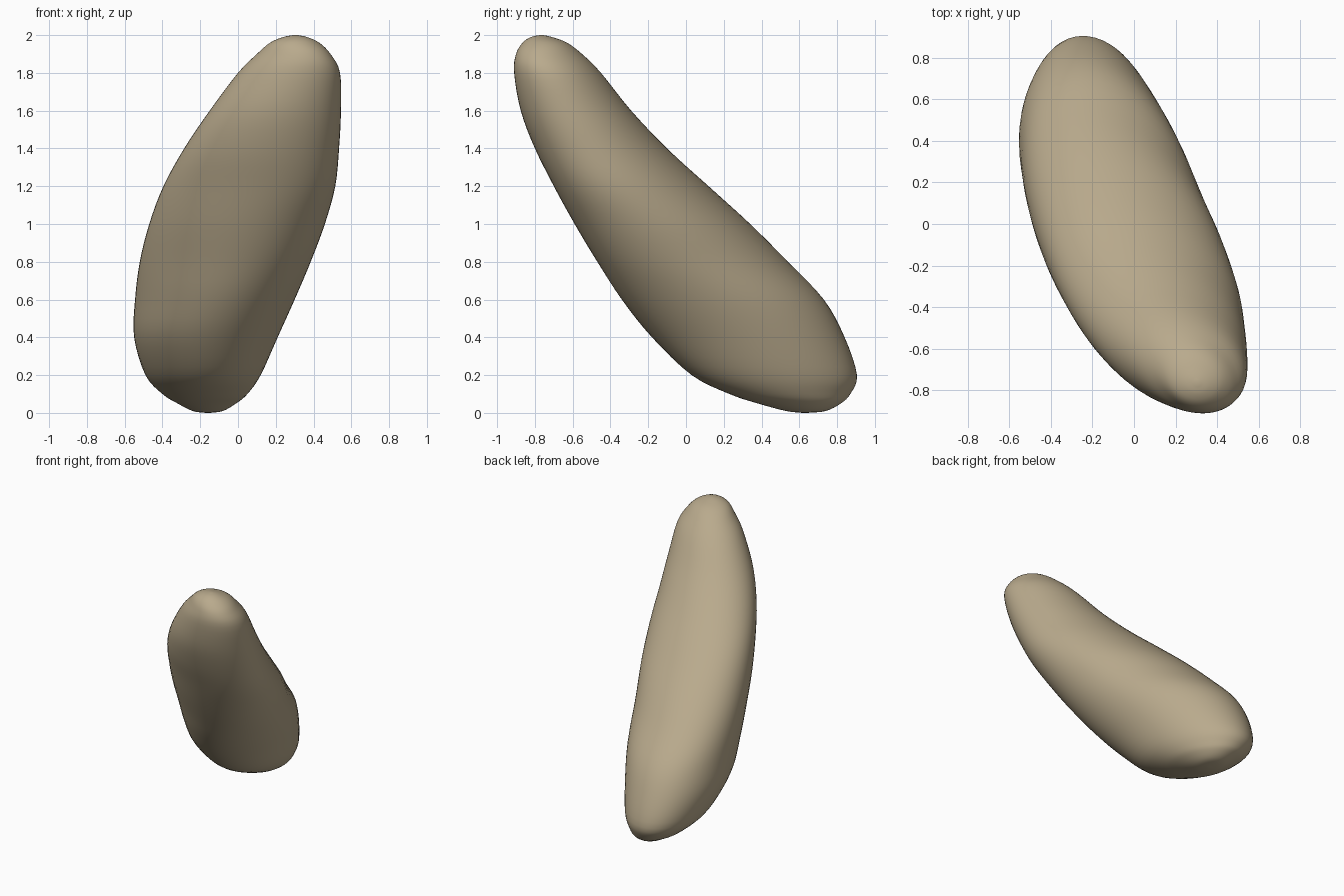
import bpy, bmesh, math

if "Cube" in bpy.data.objects:
    bpy.data.objects.remove(bpy.data.objects["Cube"])

# Horizontal slices: z, x min, x max, y min, y max, skew
SLICES = [
    (0.0, -0.17, -0.15, 0.62, 0.64, -0.1),
    (0.01, -0.24, -0.08, 0.53, 0.74, -0.1),
    (0.05, -0.32, -0.01, 0.38, 0.82, -0.15),
    (0.1, -0.40, 0.05, 0.23, 0.87, -0.2),
    (0.2, -0.49, 0.12, 0.03, 0.905, -0.2),
    (0.4, -0.55, 0.21, -0.18, 0.84, -0.2),
    (0.6, -0.545, 0.30, -0.34, 0.73, -0.25),
    (0.8, -0.52, 0.385, -0.47, 0.54, -0.3),
    (1.0, -0.47, 0.46, -0.59, 0.34, -0.3),
    (1.2, -0.395, 0.515, -0.70, 0.12, -0.3),
    (1.4, -0.285, 0.535, -0.80, -0.10, -0.25),
    (1.6, -0.15, 0.545, -0.875, -0.29, -0.2),
    (1.8, 0.0, 0.54, -0.91, -0.45, -0.2),
    (1.9, 0.10, 0.49, -0.90, -0.55, -0.2),
    (1.96, 0.17, 0.43, -0.865, -0.63, -0.1),
    (1.99, 0.24, 0.365, -0.82, -0.71, -0.1),
    (2.0, 0.295, 0.315, -0.775, -0.755, -0.1),
]
SEGMENTS, STEPS = 56, 4


def smooth_between(p0, p1, p2, p3, t):
    """Catmull-Rom blend of four slices."""
    return [0.5 * (2 * b + (c - a) * t + (2 * a - 5 * b + 4 * c - d) * t * t
                   + (3 * b - a - 3 * c + d) * t ** 3)
            for a, b, c, d in zip(p0, p1, p2, p3)]


def all_slices():
    n = len(SLICES)
    for i in range(n - 1):
        pts = [SLICES[min(max(i + k, 0), n - 1)] for k in (-1, 0, 1, 2)]
        for s in range(STEPS):
            yield smooth_between(*pts, s / STEPS)
    yield SLICES[-1]


# Leaning rounded stone lofted through skewed ellipses
bm = bmesh.new()
rings = []
for z, x0, x1, y0, y1, skew in all_slices():
    phase = math.asin(skew)
    ring = []
    for k in range(SEGMENTS):
        a = 2 * math.pi * k / SEGMENTS
        ring.append(bm.verts.new(((x0 + x1) / 2 + (x1 - x0) / 2 * math.cos(a),
                                  (y0 + y1) / 2 + (y1 - y0) / 2 * math.sin(a + phase),
                                  min(max(z, 0), 2))))
    rings.append(ring)
for low, high in zip(rings, rings[1:]):
    for k in range(SEGMENTS):
        j = (k + 1) % SEGMENTS
        bm.faces.new((low[k], low[j], high[j], high[k]))
bm.faces.new(rings[0][::-1])
bm.faces.new(rings[-1])
bmesh.ops.recalc_face_normals(bm, faces=bm.faces)
for f in bm.faces:
    f.smooth = True

mesh = bpy.data.meshes.new("leaning_stone")
bm.to_mesh(mesh)
bm.free()
stone = bpy.data.objects.new("leaning_stone", mesh)
bpy.context.collection.objects.link(stone)

# Sandy tan colour
tan = bpy.data.materials.new("sandy_tan")
tan.diffuse_color = (0.485, 0.402, 0.265, 1)
tan.use_nodes = True
tan.node_tree.nodes["Principled BSDF"].inputs["Base Color"].default_value = tan.diffuse_color
mesh.materials.append(tan)
